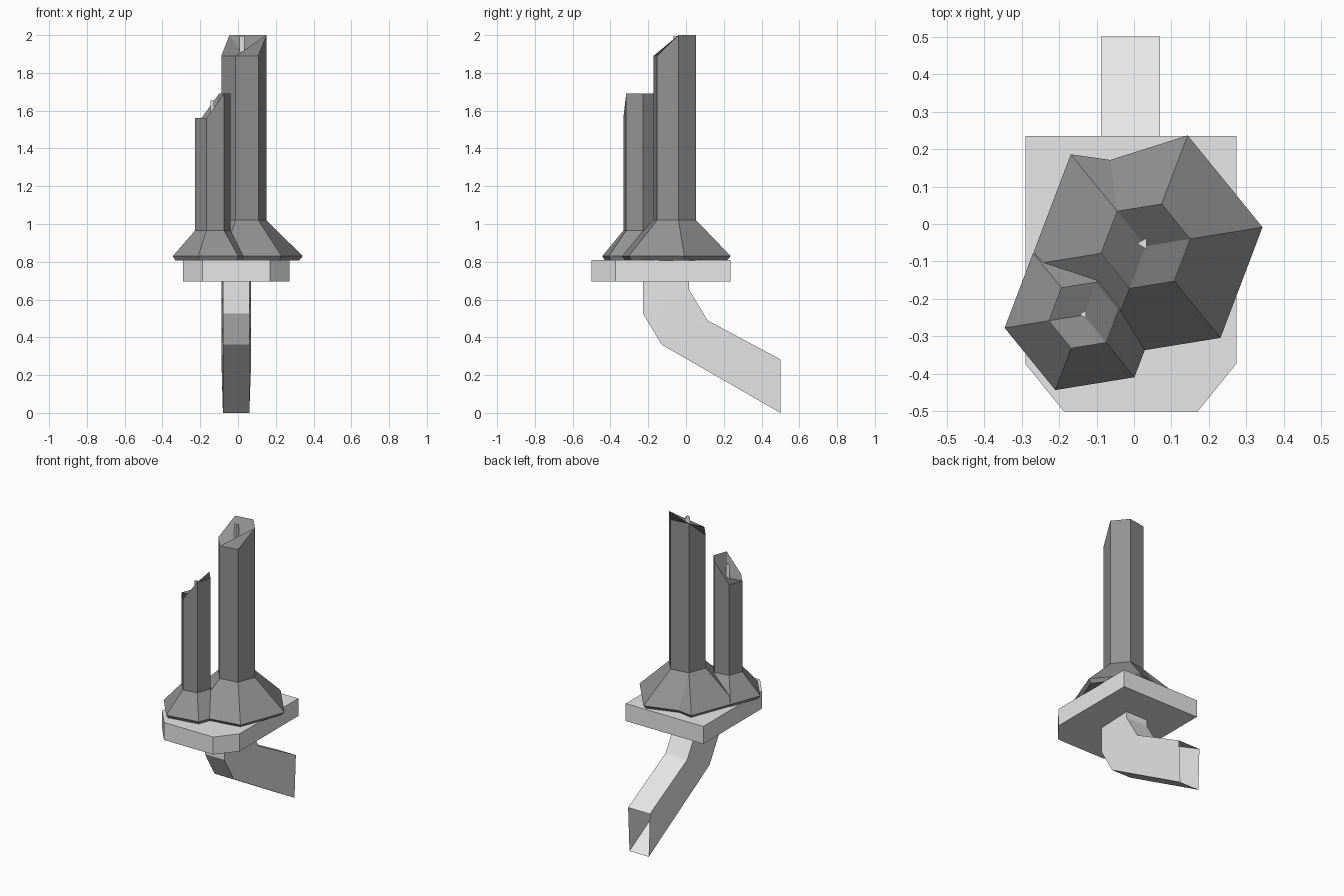
import bpy, bmesh, math
from mathutils import Vector

if "Cube" in bpy.data.objects:
    bpy.data.objects.remove(bpy.data.objects["Cube"])


def material(name, v):
    m = bpy.data.materials.new(name)
    m.diffuse_color = (v, v, v, 1)
    m.use_nodes = True
    m.node_tree.nodes["Principled BSDF"].inputs["Base Color"].default_value = m.diffuse_color
    return m


metal = material("light_grey_metal", 0.8)
wax = material("grey_wax", 0.29)


def finish(bm, name, mat):
    bmesh.ops.recalc_face_normals(bm, faces=bm.faces[:])
    me = bpy.data.meshes.new(name)
    bm.to_mesh(me)
    bm.free()
    me.materials.append(mat)
    ob = bpy.data.objects.new(name, me)
    bpy.context.collection.objects.link(ob)
    return ob


def bridge(bm, a, b):
    n = len(a)
    for i in range(n):
        j = (i + 1) % n
        bm.faces.new((a[i], a[j], b[j], b[i]))


# Tray: flat plate with clipped front corners
bm = bmesh.new()
outline = [(-0.29, 0.235), (-0.29, -0.373), (-0.187, -0.5),
           (0.17, -0.5), (0.273, -0.373), (0.273, 0.235)]
low, high = [[bm.verts.new((x, y, z)) for x, y in outline] for z in (0.695, 0.81)]
bridge(bm, low, high)
bm.faces.new(low)
bm.faces.new(high)
finish(bm, "tray", metal)

# Wall arm: bent rectangular tube, open at the wall end, narrower on its outer side
bm = bmesh.new()
outer = [(-0.228, 0.70), (-0.228, 0.527), (-0.13, 0.362), (0.5, 0.0)]
inner = [(0.016, 0.70), (0.016, 0.653), (0.114, 0.49), (0.5, 0.283)]
rings = []
for (yo, zo), (yi, zi) in zip(outer, inner):
    rings.append([bm.verts.new(c) for c in ((-0.08, yo, zo), (0.06, yo, zo),
                                            (0.07, yi, zi), (-0.088, yi, zi))])
for a, b in zip(rings, rings[1:]):
    bridge(bm, a, b)
bm.faces.new(rings[0])
finish(bm, "wall_arm", metal)


def candle(name, centre, r, skirt_r, base_z, low_z, high_z, first_high, dent=None):
    """Six-sided candle with a melted skirt and a three-facet slanted top."""
    bm = bmesh.new()
    cx, cy = centre
    ang = [math.radians(9.2 + 60 * i) for i in range(6)]

    def ring(rad, zs):
        return [bm.verts.new((cx + rad * math.cos(a), cy + rad * math.sin(a), z))
                for a, z in zip(ang, zs)]

    raised = {(first_high + k) % 6 for k in range(3)}
    top = ring(r, [high_z if i in raised else low_z for i in range(6)])
    base = ring(r, [base_z] * 6)
    rim = ring(skirt_r, [0.83] * 6)
    foot = ring(skirt_r * 0.94, [0.808] * 6)
    bridge(bm, top, base)
    # skirt sides, with an optional notch in one rim edge
    for i in range(6):
        j = (i + 1) % 6
        if dent and i == 1:
            d = bm.verts.new((dent[0], dent[1], 0.83))
            e = bm.verts.new((dent[0], dent[1] - 0.018, 0.808))
            bm.faces.new((base[i], rim[i], d, base[j]))
            bm.faces.new((base[j], d, rim[j]))
            bm.faces.new((rim[i], foot[i], e, d))
            bm.faces.new((d, e, foot[j], rim[j]))
            mids = [foot[i], e, foot[j]]
        else:
            bm.faces.new((base[i], rim[i], rim[j], base[j]))
            bm.faces.new((rim[i], foot[i], foot[j], rim[j]))
            mids = [foot[i], foot[j]]
        if i == 0:
            under = bm.verts.new((cx, cy, 0.797))
        for a, b in zip(mids, mids[1:]):
            bm.faces.new((a, b, under))
    # slanted top made of three rhombic facets
    mid = bm.verts.new((cx, cy, low_z))
    for k in range(3):
        i = first_high + 2 * k + 1
        bm.faces.new((top[(i - 1) % 6], top[i % 6], top[(i + 1) % 6], mid))
    finish(bm, name, wax)


def wick(name, x, y, z0, z1, r):
    bm = bmesh.new()
    lo, hi = [[bm.verts.new((x + r * math.cos(a), y + r * math.sin(a), z))
               for a in (math.radians(60 + 120 * i) for i in range(3))]
              for z in (z0, z1)]
    bridge(bm, lo, hi)
    bm.faces.new(lo)
    bm.faces.new(hi)
    finish(bm, name, metal)


candle("tall_candle", (0.031, -0.059), 0.121, 0.316, 1.02, 1.89, 2.0, 0, (-0.063, 0.171))
candle("short_candle", (-0.134, -0.243), 0.095, 0.214, 0.965, 1.56, 1.69, 5)
wick("tall_wick", 0.025, -0.052, 1.87, 1.995, 0.017)
wick("short_wick", -0.134, -0.241, 1.54, 1.655, 0.012)
